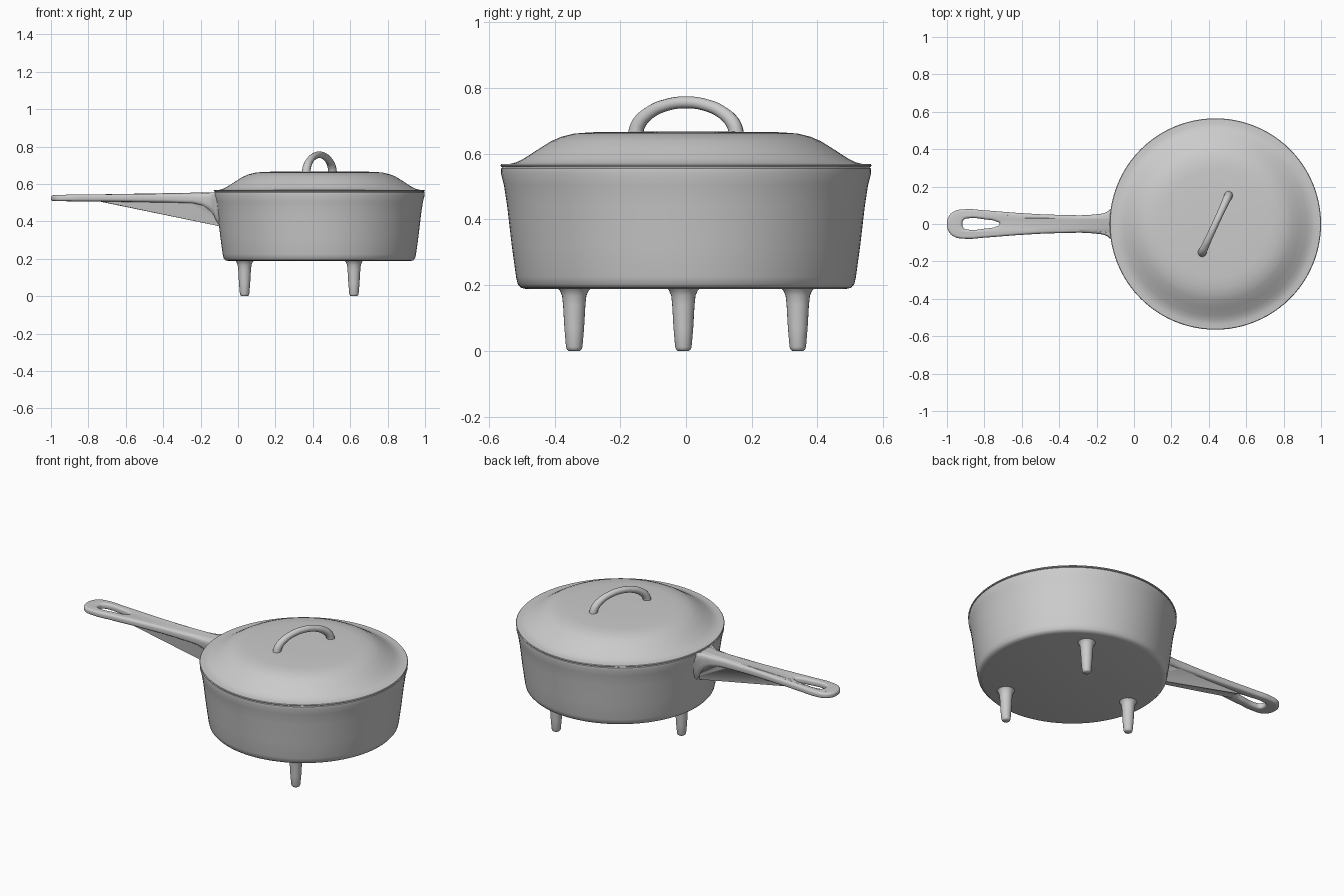
import bpy, bmesh
from math import sin, cos, pi

if "Cube" in bpy.data.objects:
    bpy.data.objects.remove(bpy.data.objects["Cube"])

CX = 0.435  # pot axis


def smooth(ob, angle=40):
    bpy.ops.object.select_all(action='DESELECT')
    ob.select_set(True)
    bpy.context.view_layer.objects.active = ob
    bpy.ops.object.shade_smooth_by_angle(angle=angle * pi / 180)


def lathe(name, profile, loc, sides):
    """Revolve (radius, z) points around the vertical axis."""
    bm = bmesh.new()
    rings = [[bm.verts.new((r * cos(2 * pi * i / sides), r * sin(2 * pi * i / sides), z))
              for i in range(sides)] for r, z in profile]
    for a, b in zip(rings, rings[1:]):
        for i in range(sides):
            j = (i + 1) % sides
            bm.faces.new((a[i], a[j], b[j], b[i]))
    bmesh.ops.remove_doubles(bm, verts=bm.verts, dist=1e-5)
    bmesh.ops.recalc_face_normals(bm, faces=bm.faces)
    me = bpy.data.meshes.new(name)
    bm.to_mesh(me)
    bm.free()
    ob = bpy.data.objects.new(name, me)
    bpy.context.collection.objects.link(ob)
    ob.location = loc
    smooth(ob)
    return ob


def add_spline(cu, pts, cyclic, radii=None):
    sp = cu.splines.new('BEZIER')
    sp.bezier_points.add(len(pts) - 1)
    sp.use_cyclic_u = cyclic
    for i, (bp, p) in enumerate(zip(sp.bezier_points, pts)):
        bp.co = p
        bp.handle_left_type = bp.handle_right_type = 'AUTO'
        if radii:
            bp.radius = radii[i]


def curve_to_mesh(name, cu):
    ob = bpy.data.objects.new(name, cu)
    bpy.context.collection.objects.link(ob)
    bpy.ops.object.select_all(action='DESELECT')
    ob.select_set(True)
    bpy.context.view_layer.objects.active = ob
    bpy.ops.object.convert(target='MESH')
    return bpy.context.view_layer.objects.active


def interp(table, x):
    for (x0, y0), (x1, y1) in zip(table, table[1:]):
        if x <= x1:
            t = max(0, (x - x0) / (x1 - x0))
            return y0 + (y1 - y0) * t
    return table[-1][1]


# Pot body: flat base, rounded foot, flaring wall, rim tucked under the lid
lathe("pot_body", [(0, .188), (.485, .188), (.502, .192), (.512, .203), (.517, .225),
                   (.53, .32), (.544, .44), (.554, .505), (.563, .54), (.562, .555),
                   (.556, .561), (.535, .561)], (CX, 0, 0), 96)

# Domed lid with a thin flange
lathe("lid", [(.535, .56), (.562, .56), (.565, .564), (.562, .568), (.535, .569), (.515, .574),
              (.49, .587), (.45, .613), (.41, .638), (.38, .651), (.34, .661), (.29, .665),
              (.15, .667), (0, .668)], (CX, 0, 0), 96)

# Three tapered legs
for name, x, y in (("back_left_leg", .035, -.008), ("front_leg", .62, -.34), ("rear_leg", .62, .34)):
    lathe(name, [(.055, .195), (.044, .184), (.037, .168), (.034, .14), (.030, .07),
                 (.025, .012), (.022, .004), (.017, 0), (0, 0)], (x, y, 0), 24)

# Arched lid grip, set diagonally across the lid
cu = bpy.data.curves.new("lid_grip", 'CURVE')
cu.dimensions = '3D'
cu.bevel_depth = .018
cu.bevel_resolution = 4
cu.use_fill_caps = True
path, radii = [], []
for i in range(9):
    a = pi * i / 8
    path.append((CX - .072 * cos(a), -.156 * cos(a), .65 + .106 * sin(a)))
    radii.append(1 + .3 * abs(cos(a)) ** 3)
add_spline(cu, path, False, radii)
smooth(curve_to_mesh("lid_grip", cu))

# Long handle: outline with a teardrop hanging hole
half = [(-.08, .125), (-.12, .092), (-.15, .066), (-.2, .053), (-.4, .049), (-.6, .058),
        (-.8, .073), (-.9, .079), (-.965, .066), (-.993, .035)]
hole = [(-.735, .013), (-.80, .025), (-.88, .031), (-.91, .022)]


def mirrored(pts, *tip):
    return ([(x, y, 0) for x, y in pts] + [(tip[0], 0, 0)]
            + [(x, -y, 0) for x, y in reversed(pts)] + [(t, 0, 0) for t in tip[1:]])


cu = bpy.data.curves.new("handle", 'CURVE')
cu.dimensions = '2D'
cu.fill_mode = 'BOTH'
cu.extrude = .006
cu.bevel_depth = .014
cu.bevel_resolution = 3
cu.offset = -.014
cu.resolution_u = 10
add_spline(cu, mirrored(half, -1.0), True)
add_spline(cu, mirrored(hole, -.918, -.718), True)
handle = curve_to_mesh("handle", cu)

# Shape the handle thickness so the underside sweeps down into the pot wall
top = [(-1, .54), (-.9, .543), (-.35, .548), (-.2, .549), (-.12, .556), (-.08, .557)]
bottom = [(-1, .508), (-.7, .507), (-.4, .503), (-.24, .497), (-.19, .485), (-.155, .465),
          (-.13, .435), (-.115, .40), (-.08, .36)]
for v in handle.data.vertices:
    t = (v.co.z + .02) / .04
    hi, lo = interp(top, v.co.x), interp(bottom, v.co.x)
    v.co.y *= 1 - (1 - t) * min(.5, max(0, hi - lo - .05) * 4)
    v.co.z = lo + (hi - lo) * t
bm = bmesh.new()
bm.from_mesh(handle.data)
bmesh.ops.remove_doubles(bm, verts=bm.verts, dist=1e-5)
bmesh.ops.recalc_face_normals(bm, faces=bm.faces)
bm.to_mesh(handle.data)
bm.free()
smooth(handle, 50)
